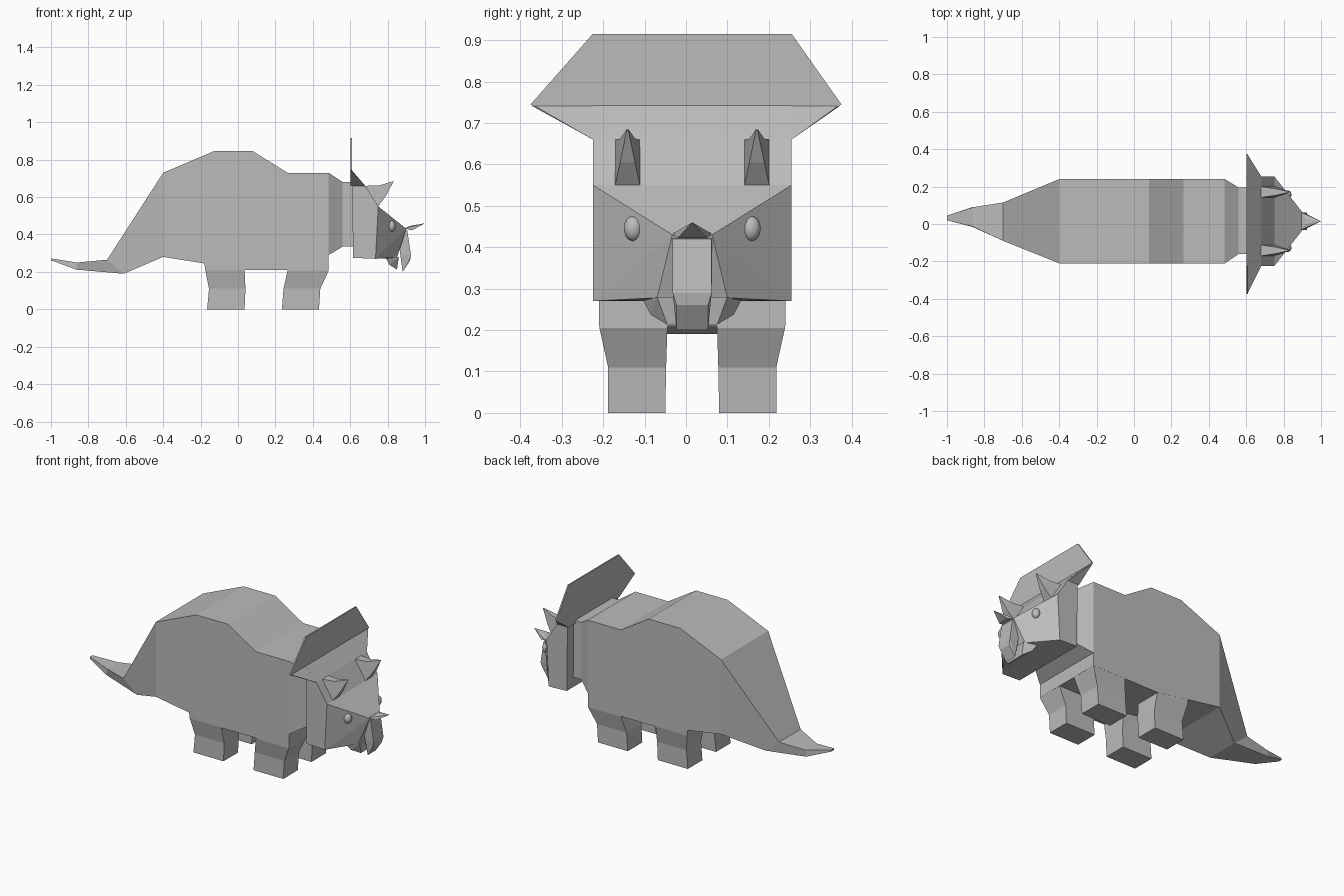
import bpy
import bmesh

cube = bpy.data.objects.get("Cube")
if cube:
    bpy.data.objects.remove(cube, do_unlink=True)

MID = 0.015          # symmetry line of the animal
HALF = 0.24          # half width of the head
SIDES = (("left", 1), ("right", -1))

grey = bpy.data.materials.new("stone_grey")
grey.use_nodes = True
grey.diffuse_color = (0.5, 0.5, 0.5, 1)
grey.node_tree.nodes["Principled BSDF"].inputs["Base Color"].default_value = (0.5, 0.5, 0.5, 1)


def finish(name, bm):
    bmesh.ops.recalc_face_normals(bm, faces=bm.faces)
    mesh = bpy.data.meshes.new(name)
    bm.to_mesh(mesh)
    bm.free()
    mesh.materials.append(grey)
    obj = bpy.data.objects.new(name, mesh)
    bpy.context.scene.collection.objects.link(obj)
    return obj


def loft(name, rings):
    """Skin a chain of closed rings and cap both ends."""
    bm = bmesh.new()
    loops = [[bm.verts.new(p) for p in ring] for ring in rings]
    for a, b in zip(loops, loops[1:]):
        for i in range(len(a)):
            j = (i + 1) % len(a)
            bm.faces.new((a[i], a[j], b[j], b[i]))
    bm.faces.new(loops[0])
    bm.faces.new(loops[-1])
    return finish(name, bm)


def hull(name, points):
    bm = bmesh.new()
    verts = [bm.verts.new(p) for p in points]
    res = bmesh.ops.convex_hull(bm, input=verts)
    bmesh.ops.delete(bm, geom=list({v for v in res["geom_interior"] + res["geom_unused"]
                                    if isinstance(v, bmesh.types.BMVert)}), context='VERTS')
    bmesh.ops.dissolve_limit(bm, angle_limit=0.01, verts=bm.verts, edges=bm.edges)
    return finish(name, bm)


def slab(xt, zt, xb, zb, y0=-0.21, y1=0.24):
    """Four-cornered cross-section with its own top and bottom stations."""
    return [(xt, y0, zt), (xt, y1, zt), (xb, y1, zb), (xb, y0, zb)]


def pairs(*points):
    """Mirror (x, offset, z) points across the symmetry line."""
    return [(x, MID + s * w, z) for x, w, z in points for s in (1, -1)]


# Body and tail
loft("body_and_tail", [
    slab(-1.0, 0.272, -1.0, 0.262, 0.02, 0.045),
    slab(-0.86, 0.25, -0.865, 0.212, -0.015, 0.09),
    slab(-0.70, 0.265, -0.61, 0.19, -0.09, 0.115),
    slab(-0.40, 0.73, -0.40, 0.28),
    slab(-0.13, 0.845, -0.18, 0.245),
    slab(0.08, 0.845, 0.03, 0.21),
    slab(0.265, 0.73, 0.265, 0.21),
    slab(0.485, 0.73, 0.485, 0.21),
])

# Neck
loft("neck", [
    slab(0.485, 0.73, 0.485, 0.29),
    slab(0.56, 0.68, 0.56, 0.335, -0.16, 0.195),
    slab(0.62, 0.68, 0.62, 0.335, -0.16, 0.195),
])

# Legs: (z, back x, front x, inner offset, outer offset)
LEGS = {
    "hind": [(0.25, -0.18, 0.03, 0.06, 0.225), (0.21, -0.175, 0.035, 0.06, 0.224),
             (0.11, -0.155, 0.04, 0.063, 0.203), (0, -0.165, 0.035, 0.065, 0.203)],
    "front": [(0.22, 0.265, 0.484, 0.06, 0.225), (0.205, 0.265, 0.484, 0.06, 0.224),
              (0.11, 0.243, 0.44, 0.063, 0.203), (0, 0.235, 0.433, 0.065, 0.203)],
}
for place, levels in LEGS.items():
    for side, s in SIDES:
        loft(f"{place}_leg_{side}", [
            [(x0, MID + s * a, z), (x1, MID + s * a, z), (x1, MID + s * b, z), (x0, MID + s * b, z)]
            for z, x0, x1, a, b in levels])

# Head block and the flared frill above it
hull("head", pairs((0.615, HALF, 0.275), (0.735, HALF, 0.27), (0.75, HALF, 0.55),
                   (0.68, HALF, 0.66), (0.61, HALF, 0.742)))
hull("frill_plate", [(x, y, z) for x in (0.602, 0.61) for y, z in (
    (-0.375, 0.745), (-0.225, 0.915), (0.255, 0.915),
    (0.375, 0.745), (0.255, 0.66), (-0.225, 0.66))])
for side, s in SIDES:
    y = MID + s * HALF
    hull(f"frill_flare_{side}", [(0.605, s * 0.375, 0.747), (0.605, y, 0.747), (0.605, y, 0.66),
                                 (0.605, s * 0.37, 0.74), (0.68, y, 0.66)])

# Tapered face and muzzle
hull("face", pairs((0.75, HALF, 0.55), (0.735, HALF, 0.27), (0.80, 0.125, 0.272),
                   (0.90, 0.048, 0.43), (0.85, 0.085, 0.278)))
hull("lower_jaw", pairs((0.79, 0.12, 0.275), (0.86, 0.085, 0.28),
                        (0.81, 0.10, 0.237), (0.85, 0.06, 0.213)))
hull("beak", pairs((0.85, 0.048, 0.43), (0.905, 0.047, 0.42), (0.925, 0.047, 0.29),
                   (0.92, 0.038, 0.26), (0.88, 0.038, 0.2), (0.868, 0.047, 0.29)))

# Nose horn
hull("nose_horn", pairs((0.89, 0.048, 0.432), (0.93, 0.035, 0.422), (0.92, 0.015, 0.446))
     + [(1.0, MID, 0.46)])

# Brow horns and eyes
for side, s in SIDES:
    c = MID + s * 0.156
    loft(f"brow_horn_{side}", [
        [(xt, c - w, zt), (xt, c + w, zt), (xb, c + w, zb), (xb, c - w, zb)]
        for xt, zt, xb, zb, w in ((0.675, 0.66, 0.75, 0.55, 0.03), (0.755, 0.662, 0.79, 0.605, 0.018),
                                  (0.83, 0.685, 0.831, 0.682, 0.002))])
    bpy.ops.mesh.primitive_uv_sphere_add(segments=24, ring_count=12, radius=1,
                                         location=(0.82, MID + s * 0.142, 0.445))
    eye = bpy.context.object
    eye.name = f"eye_{side}"
    eye.scale = (0.022, 0.023, 0.03)
    eye.data.materials.append(grey)
    bpy.ops.object.transform_apply(location=False, rotation=False, scale=True)
    bpy.ops.object.shade_smooth_by_angle()
